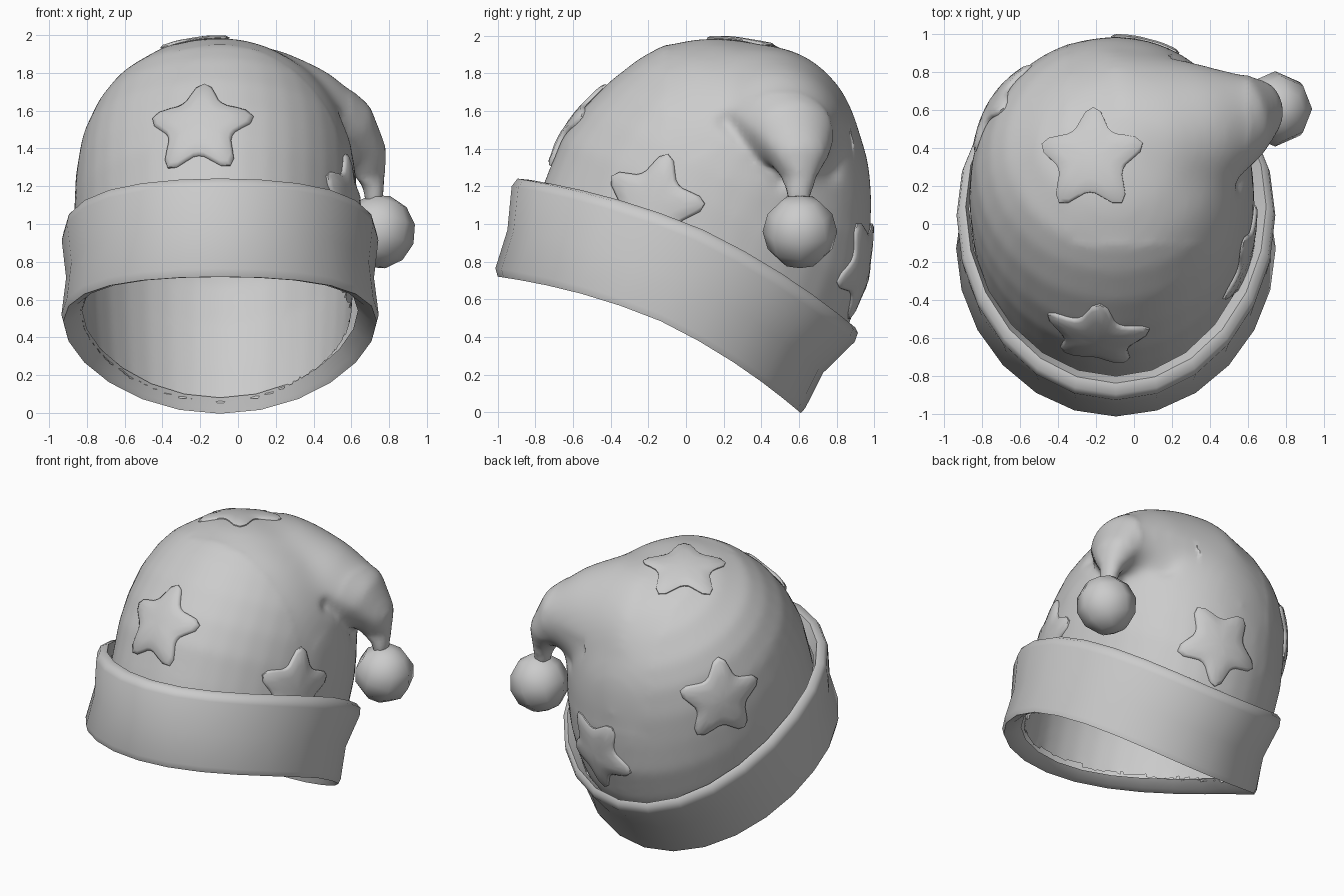
import bpy, bmesh, math
from mathutils import Vector
from mathutils.bvhtree import BVHTree
from mathutils.geometry import intersect_point_line

if "Cube" in bpy.data.objects:
    bpy.data.objects.remove(bpy.data.objects["Cube"])

CX = -0.095                                   # hat axis in x
U, W = Vector((0, 0.902, -0.431)), Vector((0, 0.431, 0.902))   # tilted hat frame
ORIGIN = Vector((CX, 0.06, 0.84))


def finish(bm, name, angle=50):
    bmesh.ops.recalc_face_normals(bm, faces=bm.faces)
    me = bpy.data.meshes.new(name)
    bm.to_mesh(me)
    bm.free()
    ob = bpy.data.objects.new(name, me)
    bpy.context.collection.objects.link(ob)
    bpy.ops.object.select_all(action='DESELECT')
    ob.select_set(True)
    bpy.context.view_layer.objects.active = ob
    bpy.ops.object.shade_smooth_by_angle(angle=math.radians(angle))
    return ob


def skin(bm, rings, caps=()):
    """Skin a list of closed point rings; caps = (start point, end point) or None."""
    vr = [[bm.verts.new(p) for p in r] for r in rings]
    n = len(vr[0])
    for a, b in zip(vr, vr[1:]):
        for i in range(n):
            j = (i + 1) % n
            bm.faces.new((a[i], a[j], b[j], b[i]))
    for ring, point in zip((vr[0][::-1], vr[-1]), caps):
        if point is not None:
            tip = bm.verts.new(point)
            for i in range(n):
                bm.faces.new((ring[i], ring[(i + 1) % n], tip))


def hat_ring(v, front, back, hx, lift, n, tilt=0.0, slim=0.0):
    """Oval ring; lift raises its sides, tilt drops its front, slim narrows its right."""
    pts = []
    for i in range(n):
        a = 2 * math.pi * i / n
        u = (front + back) / 2 - math.cos(a) * (back - front) / 2
        h = v + lift * math.sin(a) ** 2 - tilt * max(0, math.cos(a))
        x = hx * math.sin(a) - slim * max(0, math.sin(a))
        pts.append(ORIGIN + U * u + W * h + Vector((x, 0, 0)))
    return pts


# Dome: height, front, back, half width, side lift
dome_rows = [(-.48, -.83, .83, .74, .12), (-.25, -.87, .865, .755, .10),
             (0, -.90, .89, .768, .06), (.24, -.915, .87, .773, .02),
             (.44, -.88, .805, .765, 0), (.63, -.815, .73, .735, 0),
             (.80, -.73, .64, .665, 0), (.92, -.645, .54, .58, 0),
             (1.05, -.475, .38, .42, 0), (1.13, -.28, .23, .25, 0)]
bm = bmesh.new()
skin(bm, [hat_ring(*r, 36, 0, .045) for r in dome_rows],
     (ORIGIN - W * .48, ORIGIN + W * 1.17))

# Drooping tail: centre, side radius, upper radius
tail = [((0, .41, 1.42), .54, .55), ((.25, .47, 1.45), .44, .49),
        ((.45, .53, 1.47), .335, .355), ((.595, .575, 1.45), .235, .21),
        ((.68, .60, 1.35), .16, .12), ((.715, .60, 1.23), .09, .065),
        ((.725, .60, 1.09), .055, .05)]
centres = [Vector(t[0]) for t in tail]
rings = []
for k, (c, rs, ru) in enumerate(tail):
    c = Vector(c)
    d = (centres[min(k + 1, len(tail) - 1)] - centres[max(k - 1, 0)]).normalized()
    side = d.cross(Vector((.7, 0, .7))).normalized()
    up = side.cross(d)
    rings.append([c + side * rs * math.cos(math.pi * i / 12)
                  + up * ru * math.sin(math.pi * i / 12) for i in range(24)])
skin(bm, rings, (centres[0], centres[-1]))

# Fuse dome and tail into one skin, open it below, soften the joint
raw = finish(bm, "hat_raw")
mod = raw.modifiers.new("fuse", 'REMESH')
mod.mode = 'VOXEL'
mod.voxel_size = .026
bm = bmesh.new()
bm.from_mesh(raw.evaluated_get(bpy.context.evaluated_depsgraph_get()).to_mesh())
bpy.data.objects.remove(raw)
bm.normal_update()
bottom = [f for f in bm.faces if f.normal.dot(W) < -.4
          and (f.calc_center_median() - ORIGIN).dot(W) < -.2]
bmesh.ops.delete(bm, geom=bottom, context='FACES')
inner = [v for v in bm.verts if not v.is_boundary]
joint = [v for v in inner if -.35 < v.co.x < .6 and v.co.y > -.1 and v.co.z > 1.0]
for verts, times in ((inner, 6), (joint, 30)):
    for _ in range(times):
        bmesh.ops.smooth_vert(bm, verts=verts, factor=.5, use_axis_x=True,
                              use_axis_y=True, use_axis_z=True)
# Fold creases beside the tail, as lines in (y, z)
for a, b in (((.22, 1.54), (.50, 1.24)), ((.78, 1.28), (.86, 1.46))):
    a, b = Vector((0, *a)), Vector((0, *b))
    for v in inner:
        if v.co.x > .2:
            q = Vector((0, v.co.y, v.co.z))
            near, t = intersect_point_line(q, a, b)
            near = a.lerp(b, min(1, max(0, t)))
            v.co.x -= .035 * math.exp(-((q - near).length / .05) ** 2)
dome = finish(bm, "hat_dome", 70)

# Turned-up band around the opening
band_rows = [(-.45, -.82, .82, .73, .12), (-.505, -.86, .85, .785, .12),
             (-.525, -.905, .86, .83, .12), (-.49, -.935, .87, .84, .12),
             (-.28, -.965, .875, .815, .12), (-.06, -1.045, .955, .838, .12),
             (-.01, -1.035, .95, .828, .12), (.01, -.98, .925, .79, .12)]
bm = bmesh.new()
skin(bm, [hat_ring(*r, 24, .04) for r in band_rows]
     + [hat_ring(-.06, -.905, .89, .772, .12, 24, .04, .04)])
finish(bm, "hat_band", 60)

# Pompom
bm = bmesh.new()
bmesh.ops.create_uvsphere(bm, u_segments=8, v_segments=6, radius=.198)
bmesh.ops.rotate(bm, verts=bm.verts, matrix=Vector((0, 0, 1)).rotation_difference(
    Vector((.35, 0, 1))).to_matrix())
bmesh.ops.translate(bm, verts=bm.verts, vec=(.742, .605, .96))
finish(bm, "pompom", 80)

# Puffy stars laid onto the dome surface
bm = bmesh.new()
bm.from_mesh(dome.data)
tree = BVHTree.FromBMesh(bm)
bm.free()


def star(name, near, tip, puff=.85):
    near = Vector(near)
    hit, n, _, _ = tree.find_nearest(near)
    if n.dot(near - (ORIGIN + W * .35)) < 0:
        n = -n
    tip = Vector(tip)
    up = (tip - n * tip.dot(n)).normalized()
    side = up.cross(n)

    def place(p, off):
        loc = tree.ray_cast(p + n * .4, -n, 1.2)[0]
        return (loc or p) + n * off
    rings = []
    for s, off in ((1, .003), (1, .016), (.92, .029), (.6, .034), (.3, .037)):
        ring = []
        for i in range(40):
            a = 2 * math.pi * i / 40
            r = s * (.224 + .052 * math.cos(5 * a) + .008 * math.cos(10 * a))
            off_k = off * puff if off > .01 else off
            ring.append(place(hit + up * r * math.cos(a) + side * r * math.sin(a), off_k))
        rings.append(ring)
    bm = bmesh.new()
    skin(bm, rings, (None, place(hit, .038 * puff)))
    finish(bm, name)


star("star_front", (-.2, -.61, 1.525), (-.03, 0, 1))
star("star_top", (-.23, .35, 1.97), (0, 1, 0), .6)
star("star_right", (.58, -.18, 1.10), (0, .3, 1))
star("star_left", (-.72, .63, 1.24), (0, 0, 1))
star("star_back", (.06, .95, .77), (-.6, 0, .83), .7)
